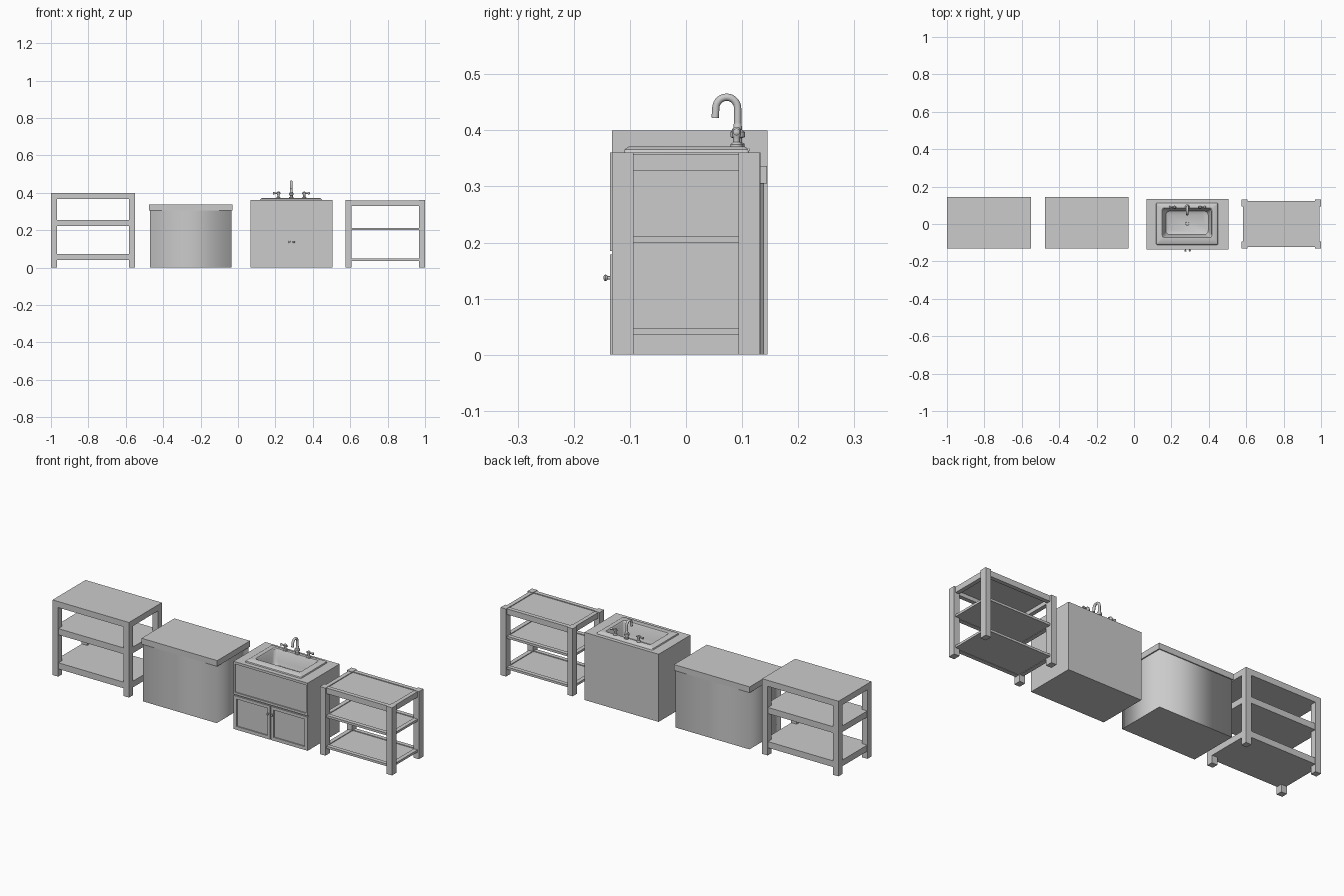
import bpy, bmesh, math
from mathutils import Vector

if "Cube" in bpy.data.objects:
    bpy.data.objects.remove(bpy.data.objects["Cube"])


def finish(name, bm, smooth=None):
    bmesh.ops.recalc_face_normals(bm, faces=bm.faces)
    me = bpy.data.meshes.new(name)
    bm.to_mesh(me)
    bm.free()
    ob = bpy.data.objects.new(name, me)
    bpy.context.collection.objects.link(ob)
    if smooth:
        for o in bpy.context.selected_objects:
            o.select_set(False)
        ob.select_set(True)
        bpy.context.view_layer.objects.active = ob
        bpy.ops.object.shade_smooth_by_angle(angle=math.radians(smooth))
    return ob


def box(name, x0, x1, y0, y1, z0, z1):
    bm = bmesh.new()
    bmesh.ops.create_cube(bm, size=1)
    for v in bm.verts:
        v.co = Vector(((x0 + x1) / 2 + v.co.x * (x1 - x0),
                       (y0 + y1) / 2 + v.co.y * (y1 - y0),
                       (z0 + z1) / 2 + v.co.z * (z1 - z0)))
    return finish(name, bm)


def lathe(name, profile, loc, axis='Z', n=20):
    """Revolve (radius, height) pairs about an axis; capped at both ends."""
    bm = bmesh.new()
    rings = []
    for r, h in profile:
        ring = []
        for i in range(n):
            a = 2 * math.pi * i / n
            p = Vector((r * math.cos(a), r * math.sin(a), h))
            if axis == 'X':
                p = Vector((p.z, p.x, p.y))
            if axis == 'Y':
                p = Vector((p.x, p.z, p.y))
            ring.append(bm.verts.new(p + Vector(loc)))
        rings.append(ring)
    skin(bm, rings)
    bm.faces.new(rings[0])
    bm.faces.new(rings[-1])
    return finish(name, bm, 40)


def skin(bm, rings):
    for a, b in zip(rings, rings[1:]):
        n = len(a)
        for i in range(n):
            bm.faces.new((a[i], a[(i + 1) % n], b[(i + 1) % n], b[i]))


def rounded(bm, x0, x1, y0, y1, r, z, seg=5):
    ring = []
    corners = ((x1 - r, y1 - r), (x0 + r, y1 - r), (x0 + r, y0 + r), (x1 - r, y0 + r))
    for k, (cx, cy) in enumerate(corners):
        for i in range(seg):
            a = math.pi / 2 * (k + i / (seg - 1))
            ring.append(bm.verts.new((cx + r * math.cos(a), cy + r * math.sin(a), z)))
    return ring


def cut(target, boxes):
    for b in boxes:
        c = box('cutter', *b)
        m = target.modifiers.new('cut', 'BOOLEAN')
        m.operation, m.solver, m.object = 'DIFFERENCE', 'EXACT', c
        bpy.context.view_layer.objects.active = target
        bpy.ops.object.modifier_apply(modifier=m.name)
        bpy.data.objects.remove(c)


# Left work table: thick slab top, two shelves, four square legs
X0, X1, Y0, Y1, W = -1.0, -0.55, -0.132, 0.145, 0.033
box('work_table_top', X0, X1, Y0, Y1, 0.368, 0.40)
for x in (X0, X1 - W):
    for y in (Y0, Y1 - W):
        box('work_table_leg', x, x + W, y, y + W, 0, 0.368)
for z in (0.04, 0.222):
    box('work_table_shelf', X0 + 0.002, X1 - 0.002, Y0 + 0.002, Y1 - 0.002, z, z + 0.033)

# Chest with an overhanging lid
chest = box('chest_body', -0.471, -0.036, -0.128, 0.139, 0, 0.32)
lid = box('chest_lid', -0.476, -0.03, -0.132, 0.144, 0.305, 0.336)
for p in chest.data.polygons:
    p.use_smooth = True
for ob in (chest, lid):
    for e in ob.data.edges:
        a, b = (ob.data.vertices[i].co for i in e.vertices)
        e.use_edge_sharp = abs(a.z - b.z) < 1e-5

# Sink cabinet with drawer panel, two doors and a well for the basin
cab = box('sink_cabinet', 0.068, 0.505, -0.135, 0.133, 0, 0.36)
F, D = -0.15, -0.129
cut(cab, [(0.15, 0.417, -0.075, 0.088, 0.25, 0.4),
          (0.077, 0.496, F, D, 0.197, 0.347),
          (0.06, 0.51, F, D, 0.179, 0.185),
          (0.2845, 0.2885, F, D, -0.01, 0.182),
          (0.086, 0.268, F, D, 0.018, 0.163),
          (0.305, 0.487, F, D, 0.018, 0.163)])
for x in (0.275, 0.298):
    lathe('door_knob', [(0.003, 0), (0.003, -0.005), (0.005, -0.007), (0.006, -0.009),
                        (0.005, -0.0115), (0.002, -0.0125)], (x, -0.1345, 0.137), 'Y', 16)

# Sink: stepped rim and rounded basin
bm = bmesh.new()
rings = [rounded(bm, *r) for r in (
    (0.118, 0.449, -0.111, 0.113, 0.006, 0.36),
    (0.120, 0.447, -0.109, 0.111, 0.006, 0.366),
    (0.127, 0.440, -0.102, 0.105, 0.006, 0.371),
    (0.151, 0.416, -0.072, 0.086, 0.010, 0.371),
    (0.155, 0.412, -0.069, 0.082, 0.012, 0.366),
    (0.163, 0.404, -0.063, 0.075, 0.018, 0.31),
    (0.170, 0.397, -0.057, 0.069, 0.022, 0.292),
    (0.185, 0.382, -0.045, 0.055, 0.025, 0.284))]
skin(bm, rings)
bm.faces.new(rings[-1])
finish('sink_basin', bm, 35)
lathe('drain', [(0.013, 0), (0.013, 0.003), (0.010, 0.003), (0.009, 0.001)], (0.285, 0.002, 0.284))

# Gooseneck tap
FX, FY = 0.285, 0.092
lathe('tap_base', [(0.012, 0.37), (0.012, 0.376), (0.008, 0.378), (0.008, 0.386), (0.013, 0.388),
                   (0.013, 0.397), (0.008, 0.401), (0.007, 0.411), (0.006, 0.413)], (FX, FY, 0))
pts = [(FY, 0.40), (FY, 0.42)]
pts += [(0.0725 + 0.0195 * math.cos(math.pi * i / 14), 0.439 + 0.020 * math.sin(math.pi * i / 14))
        for i in range(15)]
pts += [(0.052, 0.422)]
cu = bpy.data.curves.new('tap_spout', 'CURVE')
cu.dimensions, cu.bevel_depth, cu.bevel_resolution, cu.use_fill_caps = '3D', 0.0065, 4, True
sp = cu.splines.new('POLY')
sp.points.add(len(pts) - 1)
for p, (y, z) in zip(sp.points, pts):
    p.co = (FX, y, z, 1)
sp.use_smooth = True
bpy.context.collection.objects.link(bpy.data.objects.new('tap_spout', cu))

# Tap handles with outward levers
for s in (-1, 1):
    hx = FX + s * 0.069
    lathe('handle_base', [(0.011, 0.37), (0.011, 0.375), (0.006, 0.379), (0.006, 0.388),
                          (0.008, 0.392), (0.008, 0.402), (0.004, 0.406)], (hx, 0.09, 0))
    lathe('handle_lever', [(0.004, -s * 0.012), (0.004, s * 0.018), (0.006, s * 0.022),
                           (0.006, s * 0.028), (0.003, s * 0.030)], (hx, 0.09, 0.397), 'X', 14)

# Right shelf rack: posts standing proud of framed shelves
X0, X1, Y0, Y1, W, L = 0.575, 1.0, -0.132, 0.132, 0.032, 0.038
for x in (X0, X1 - W):
    for y in (Y0, Y1 - L):
        box('rack_post', x, x + W, y, y + L, 0, 0.36)
I = 0.008
for z0, z1 in ((0.036, 0.048), (0.20, 0.212), (0.328, 0.358)):
    for x in (X0 + I, X1 - I - 0.022):
        box('rack_side_rail', x, x + 0.022, Y0 + L, Y1 - L, z0, z1)
    for y in (Y0 + I, Y1 - I - 0.022):
        box('rack_long_rail', X0 + W, X1 - W, y, y + 0.022, z0, z1)
    box('rack_panel', X0 + 0.025, X1 - 0.025, Y0 + 0.025, Y1 - 0.025, z1 - 0.010, z1 - 0.004)
